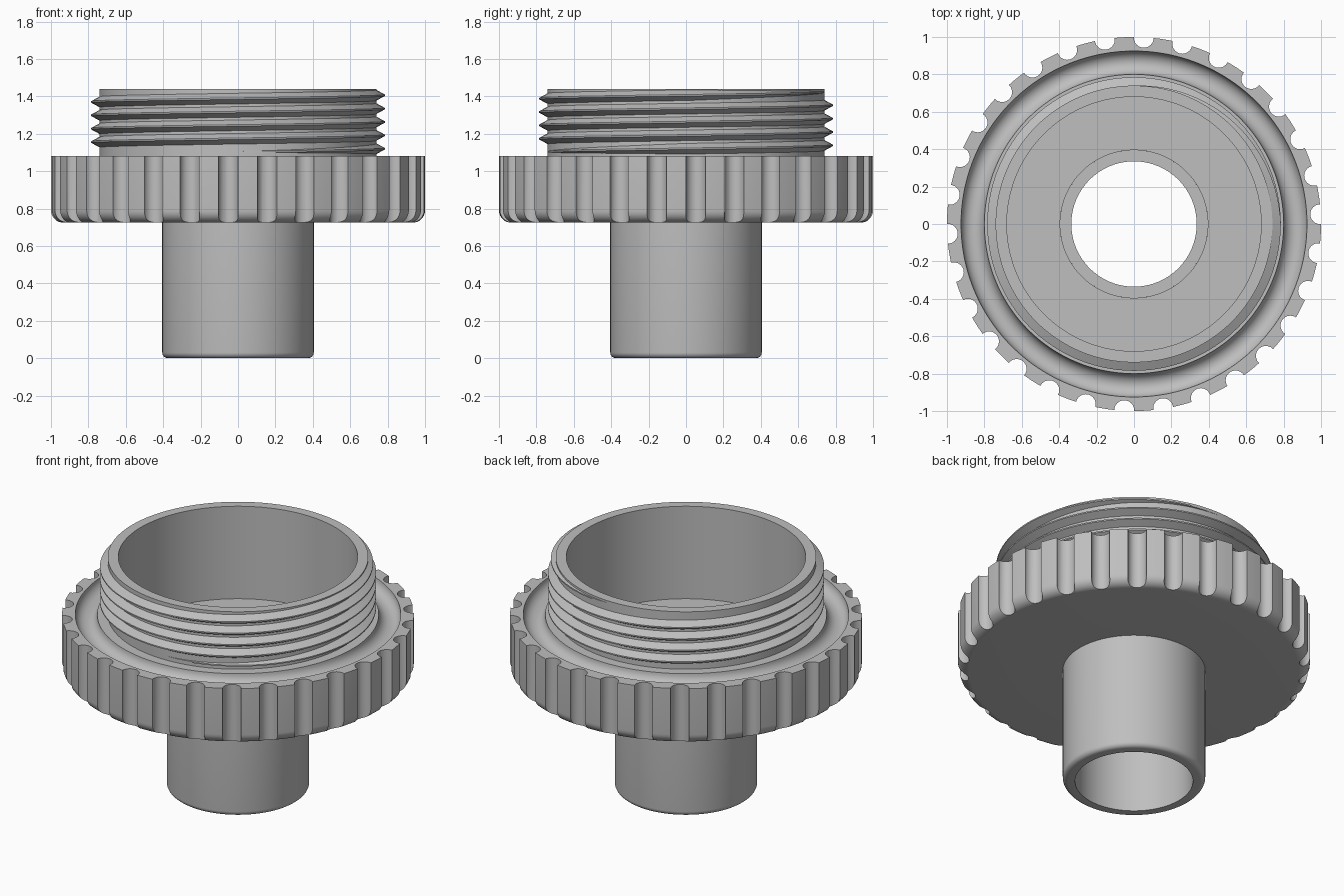
import bpy, bmesh, math
from mathutils import Matrix

cube = bpy.data.objects.get("Cube")
if cube:
    bpy.data.objects.remove(cube, do_unlink=True)

grey = bpy.data.materials.new("plain_grey")
grey.use_nodes = True
COLOUR = (0.52, 0.52, 0.52, 1)
grey.diffuse_color = COLOUR
grey.node_tree.nodes["Principled BSDF"].inputs["Base Color"].default_value = COLOUR


def finish(name, bm):
    """Turn a bmesh into a linked object."""
    bmesh.ops.recalc_face_normals(bm, faces=bm.faces)
    mesh = bpy.data.meshes.new(name)
    bm.to_mesh(mesh)
    bm.free()
    mesh.materials.append(grey)
    ob = bpy.data.objects.new(name, mesh)
    bpy.context.collection.objects.link(ob)
    return ob


def activate(ob):
    bpy.ops.object.select_all(action='DESELECT')
    ob.select_set(True)
    bpy.context.view_layer.objects.active = ob


def smooth(ob):
    activate(ob)
    bpy.ops.object.shade_smooth_by_angle(angle=math.radians(32))


def arc(r, z, radius, start, end, steps):
    """Profile points along a circular arc, angles in degrees."""
    angles = [math.radians(start + (end - start) * i / steps) for i in range(steps + 1)]
    return [(r + radius * math.cos(a), z + radius * math.sin(a)) for a in angles]


def bridge(bm, rings, closed):
    """Skin a list of closed sections."""
    n = len(rings[0])
    for i in range(len(rings) if closed else len(rings) - 1):
        a, b = rings[i], rings[(i + 1) % len(rings)]
        for j in range(n):
            k = (j + 1) % n
            bm.faces.new((a[j], b[j], b[k], a[k]))


def section(bm, profile, angle):
    c, s = math.cos(angle), math.sin(angle)
    return [bm.verts.new((r * c, r * s, z)) for r, z in profile]


def lathe(name, profile, segments=180):
    bm = bmesh.new()
    rings = [section(bm, profile, math.tau * i / segments) for i in range(segments)]
    bridge(bm, rings, True)
    return finish(name, bm)


# Grip wheel with its cup-shaped neck and rounded channel around the neck
FLOOR, BASE, RIM, TOP = 0.86, 0.725, 1.08, 1.44
NECK, BORE = 0.74, 0.68
body = lathe("grip_wheel_and_neck",
             [(0.395, BASE)]
             + arc(0.935, BASE + 0.065, 0.065, -90, 0, 8)
             + [(1, RIM)]
             + arc(0.8625, RIM, 0.0625, 0, -180, 14)
             + [(NECK, RIM), (NECK, TOP), (BORE, TOP), (BORE, FLOOR), (0.395, FLOOR)])

# Round finger notches cut around the wheel
NOTCHES = 30
bm = bmesh.new()
for i in range(NOTCHES):
    a = math.radians(3) + math.tau * i / NOTCHES
    bmesh.ops.create_cone(bm, cap_ends=True, segments=24, radius1=0.053, radius2=0.053,
                          depth=0.6, matrix=Matrix.Translation(
                              (0.997 * math.cos(a), 0.997 * math.sin(a), 0.93)))
cutter = finish("notch_cutter", bm)
cutter.hide_render = True
mod = body.modifiers.new("notches", 'BOOLEAN')
mod.operation = 'DIFFERENCE'
mod.solver = 'EXACT'
mod.object = cutter
activate(body)
bpy.ops.object.modifier_apply(modifier=mod.name)
bpy.data.objects.remove(cutter, do_unlink=True)
smooth(body)

# Spout tube below the wheel, rounded at its lower edge
tube = lathe("spout_tube",
             [(0.335, 0)] + arc(0.375, 0.03, 0.03, -90, 0, 6)
             + [(0.405, FLOOR - 0.06), (0.395, FLOOR - 0.06),
                (0.395, FLOOR - 0.01), (0.335, FLOOR - 0.01)], 128)
smooth(tube)

# Screw thread, fading in and out over a quarter turn
TURNS, PITCH, STEPS = 4.5, 0.0715, 96
bm = bmesh.new()
rings = []
total = int(TURNS * STEPS)
for i in range(total + 1):
    turn = i / STEPS
    fade = min(1, turn * 4, (TURNS - turn) * 4)
    z = 1.102 + PITCH * turn
    crest, half = NECK + 0.045 * fade, 0.004 + 0.03 * fade
    rings.append(section(bm, [(NECK - 0.01, z - half), (crest, z - 0.004),
                              (crest, z + 0.004), (NECK - 0.01, z + half)],
                         math.tau * turn - math.pi / 2))
bridge(bm, rings, False)
bm.faces.new(rings[0])
bm.faces.new(rings[-1])
smooth(finish("screw_thread", bm))
